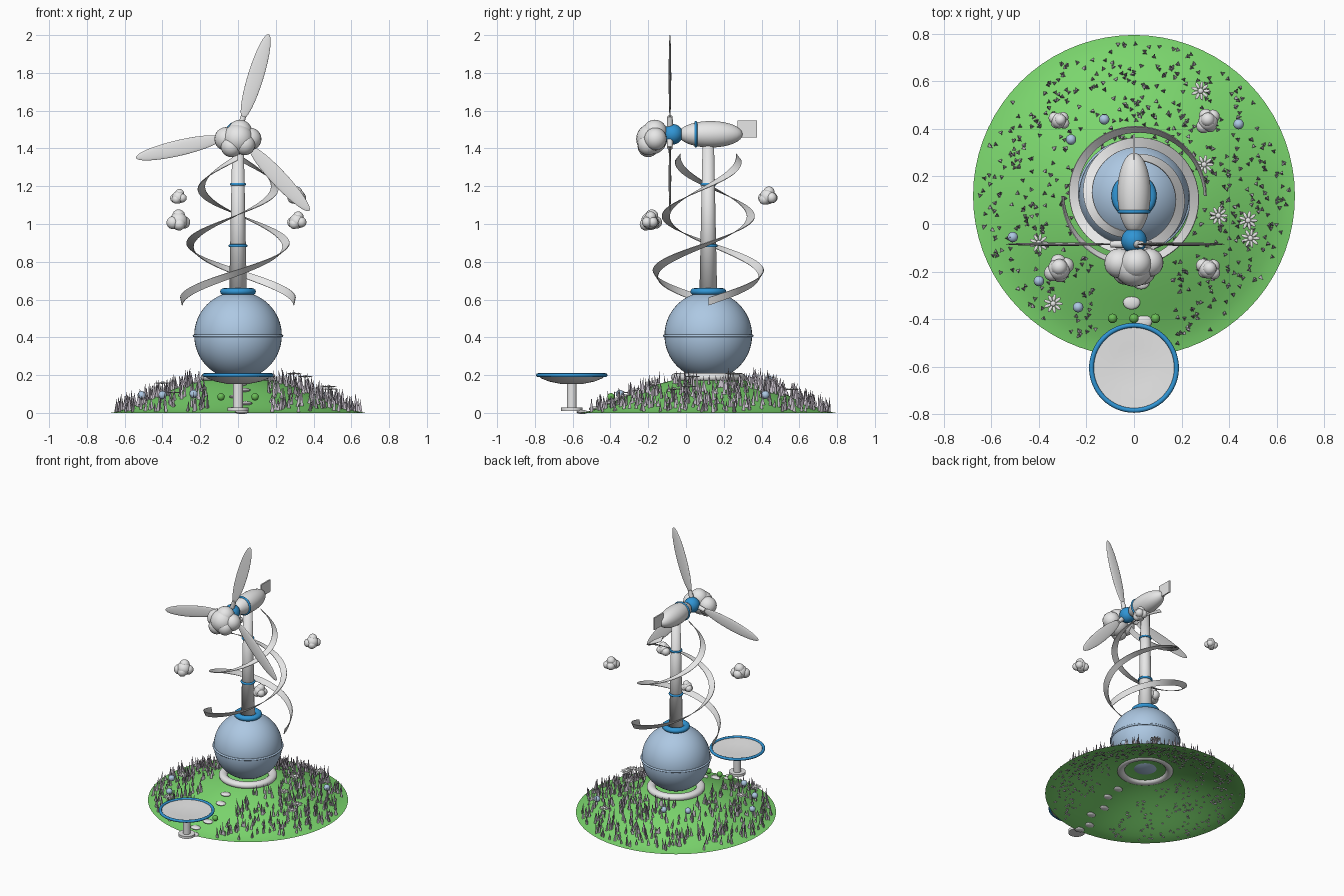
import bpy, bmesh, math, random
from mathutils import Matrix, Vector

if "Cube" in bpy.data.objects:
    bpy.data.objects.remove(bpy.data.objects["Cube"])

random.seed(7)
CY = 0.118                     # y of the tower axis
HILL_R, HILL_H = 0.677, 0.195


def material(name, rgb):
    m = bpy.data.materials.new(name)
    m.diffuse_color = (*rgb, 1)
    m.use_nodes = True
    m.node_tree.nodes["Principled BSDF"].inputs["Base Color"].default_value = m.diffuse_color
    return m


GREY = material("light_grey", (0.80, 0.80, 0.80))
BLUE = material("bright_blue", (0.03, 0.30, 0.66))
PALE = material("pale_blue", (0.42, 0.58, 0.77))
GRASS = material("meadow_green", (0.20, 0.68, 0.155))
BUSH = material("bush_green", (0.14, 0.50, 0.09))
MAUVE = material("grass_grey", (0.58, 0.53, 0.60))


def hill(x, y):
    q = min(1, (x * x + (y - CY) ** 2) / HILL_R ** 2)
    return HILL_H * (1 - q) ** 1.5


def finish(name, bm, mat, angle=40):
    """Turn a bmesh into a named object with one colour."""
    bmesh.ops.remove_doubles(bm, verts=bm.verts, dist=1e-5)
    mesh = bpy.data.meshes.new(name)
    bm.to_mesh(mesh)
    bm.free()
    mesh.materials.append(mat)
    ob = bpy.data.objects.new(name, mesh)
    bpy.context.collection.objects.link(ob)
    if angle:
        bpy.ops.object.select_all(action='DESELECT')
        ob.select_set(True)
        bpy.context.view_layer.objects.active = ob
        bpy.ops.object.shade_smooth_by_angle(angle=math.radians(angle))
    return ob


def place(loc, scale=(1, 1, 1), rot=None):
    return Matrix.Translation(loc) @ (rot or Matrix()) @ Matrix.Diagonal((*scale, 1))


def ball(bm, loc, scale, rot=None, u=20, v=12):
    if isinstance(scale, (int, float)):
        scale = (scale,) * 3
    bmesh.ops.create_uvsphere(bm, u_segments=u, v_segments=v, radius=1,
                              matrix=place(loc, scale, rot))


def rod(bm, loc, r1, r2, depth, rot=None, seg=24):
    bmesh.ops.create_cone(bm, cap_ends=True, segments=seg, radius1=r1, radius2=r2,
                          depth=depth, matrix=place(loc, rot=rot))


def lathe(bm, profile, mat=Matrix(), seg=64, closed=False):
    """Revolve (radius, height) points around z."""
    rings = [[bm.verts.new(mat @ Vector((r * math.cos(a), r * math.sin(a), z)))
              for r, z in profile]
             for a in (2 * math.pi * i / seg for i in range(seg))]
    n = len(profile)
    for i in range(seg):
        a, b = rings[i], rings[(i + 1) % seg]
        for j in range(n if closed else n - 1):
            k = (j + 1) % n
            bm.faces.new((a[j], b[j], b[k], a[k]))


def ring(name, loc, major, minor, mat, rot=None, squash=1):
    bm = bmesh.new()
    pts = [(major + minor * math.cos(a), minor * squash * math.sin(a))
           for a in (2 * math.pi * i / 12 for i in range(12))]
    lathe(bm, pts, place(loc, rot=rot), closed=True)
    return finish(name, bm, mat)


FACE_Y = Matrix.Rotation(math.pi / 2, 4, 'X')

# hill: an open dome shell
bm = bmesh.new()
lathe(bm, [(HILL_R * i / 20, hill(HILL_R * i / 20, CY)) for i in range(20, -1, -1)],
      place((0, CY, 0)), seg=72)
finish("hill", bm, GRASS)

# round house with base ring, belt and collar
bm = bmesh.new()
ball(bm, (0, CY, 0.41), 0.232, u=48, v=32)
finish("globe_body", bm, PALE)
ring("base_ring", (0, CY, 0.188), 0.168, 0.03, GREY, squash=0.8)
ring("globe_belt", (0, CY, 0.408), 0.233, 0.007, PALE)
ring("tower_collar", (0, CY, 0.642), 0.073, 0.022, BLUE, squash=0.85)

# tower with two bands
bm = bmesh.new()
rod(bm, (0, CY, 1.03), 0.047, 0.03, 0.82, seg=32)
finish("tower", bm, GREY, 180)
ring("lower_band", (0, CY, 0.885), 0.042, 0.008, BLUE)
ring("upper_band", (0, CY, 1.21), 0.036, 0.007, BLUE)

# nacelle, its ring and the tail fin
bm = bmesh.new()
ball(bm, (0, 0.13, 1.475), (0.07, 0.17, 0.07), u=32, v=24)
finish("nacelle", bm, GREY)
ring("nacelle_ring", (0, 0.052, 1.475), 0.062, 0.008, BLUE, FACE_Y)
bm = bmesh.new()
bmesh.ops.create_cube(bm, size=1, matrix=place((0, 0.324, 1.503), (0.01, 0.105, 0.09)))
finish("tail_fin", bm, GREY, 0)

# rotor hub and three blades
HUB = Vector((0, -0.085, 1.475))
bm = bmesh.new()
ball(bm, (0, -0.07, 1.475), 0.054, u=28, v=18)
finish("rotor_hub", bm, BLUE)
blades, roots = bmesh.new(), bmesh.new()
for deg in (73, 193, 313):
    a = math.radians(deg)
    d = Vector((math.cos(a), 0, math.sin(a)))
    turn = Matrix.Rotation(-a, 4, 'Y')
    ball(blades, HUB + d * 0.32, (0.234, 0.007, 0.042), turn, u=24, v=24)
    rod(roots, HUB + d * 0.07, 0.017, 0.014, 0.06,
        turn @ Matrix.Rotation(math.pi / 2, 4, 'Y'), seg=16)
finish("rotor_blades", blades, GREY)
finish("blade_roots", roots, GREY)

# clouds: a cluster of puffs each (offset x, y, z, radius)
PUFFS = [(0, 0, 0, .72), (-.5, .05, -.12, .52), (.5, -.05, -.1, .5),
         (.08, .1, .42, .52), (-.15, -.3, -.25, .5), (.22, .4, -.1, .5)]


def cloud(name, loc, size, spin):
    bm = bmesh.new()
    rot = Matrix.Rotation(spin, 4, 'Z')
    for x, y, z, r in PUFFS:
        ball(bm, Vector(loc) + rot @ Vector((x, y, z)) * size, r * size)
    finish(name, bm, GREY)


cloud("cloud_front_left", (-0.315, -0.19, 1.015), 0.066, 0.6)
cloud("cloud_front_right", (0.312, -0.19, 1.015), 0.055, -0.5)
cloud("cloud_back_left", (-0.315, 0.435, 1.142), 0.046, -0.4)
cloud("cloud_back_right", (0.312, 0.432, 1.145), 0.057, 0.9)
bm = bmesh.new()
for x, y, z, r in [(0, -.182, 1.45, .082), (-.062, -.165, 1.45, .063), (.064, -.162, 1.45, .06),
                   (.01, -.165, 1.487, .065), (-.035, -.2, 1.41, .056), (.035, -.2, 1.42, .056)]:
    ball(bm, (x, y, z), r)
finish("nose_cloud", bm, GREY)

# two wind ribbons that spiral up, narrowing and gradually tilting flat
bm = bmesh.new()
for start in (0, math.pi):
    last = None
    for i in range(97):
        t = i / 96
        ang, rad = start + 2.5 * math.pi * t, 0.30 - 0.14 * t ** 1.2
        tilt = math.radians(12 + 130 * t)
        out = Vector((math.cos(ang), math.sin(ang), 0))
        mid = Vector((0, CY, 0.59 + 0.765 * t)) + out * rad
        half = (out * math.sin(tilt) + Vector((0, 0, math.cos(tilt)))) * 0.021
        thick = (out * math.cos(tilt) - Vector((0, 0, math.sin(tilt)))) * 0.002
        cur = [bm.verts.new(mid + half * s + thick * q)
               for s, q in ((-1, -1), (1, -1), (1, 1), (-1, 1))]
        if last:
            for j in range(4):
                k = (j + 1) % 4
                bm.faces.new((last[j], last[k], cur[k], cur[j]))
        else:
            bm.faces.new(cur[::-1])
        last = cur
    bm.faces.new(last)
bmesh.ops.recalc_face_normals(bm, faces=bm.faces)
finish("wind_ribbons", bm, GREY)

# dish table in front
DY = -0.605
bm = bmesh.new()
lathe(bm, [(0, .152), (.06, .154), (.12, .166), (.16, .182), (.182, .2),
           (.172, .2), (.09, .193), (0, .19)], place((0, DY, 0)))
rod(bm, (0, DY, 0.088), 0.026, 0.026, 0.135)
rod(bm, (0, DY, 0.02), 0.056, 0.056, 0.018, seg=32)
finish("dish_table", bm, GREY)
ring("dish_rim", (0, DY, 0.2), 0.179, 0.01, BLUE)

# stepping stones from the house to the table
bm = bmesh.new()
for x, y in ((.01, -.16), (.03, -.245), (-.01, -.33), (.04, -.41), (-.01, -.485), (.02, -.55)):
    ball(bm, (x, y, hill(x, y) + 0.004), (0.036, 0.03, 0.011), u=16, v=8)
finish("stepping_stones", bm, GREY)

# little round bushes and pale buds
bm = bmesh.new()
for x in (-.09, 0, .09):
    ball(bm, (x, -0.397, 0.085), 0.02, u=16, v=10)
finish("round_bushes", bm, BUSH)
bm = bmesh.new()
for x, y in ((-.265, .355), (-.125, .44), (.44, .42), (-.51, -.055), (-.4, -.24), (-.235, -.35)):
    ball(bm, (x, y, hill(x, y) + 0.05), 0.022, u=16, v=10)
finish("pale_buds", bm, PALE)

# daisies: nine petals and a stem
bm = bmesh.new()
for x, y in ((.28, .56), (.295, .25), (.355, .035), (.48, .015),
             (.49, -.06), (-.4, -.08), (-.34, -.335)):
    z = hill(x, y)
    rod(bm, (x, y, z + 0.035), 0.003, 0.003, 0.08, seg=6)
    ball(bm, (x, y, z + 0.077), (0.012, 0.012, 0.007), u=10, v=6)
    for i in range(9):
        turn = Matrix.Rotation(2 * math.pi * i / 9, 4, 'Z')
        ball(bm, Vector((x, y, z + 0.075)) + turn @ Vector((0.025, 0, 0)),
             (0.016, 0.007, 0.003), turn, u=8, v=6)
finish("daisies", bm, GREY)

# grass blades: three-sided spikes kept off the house and the path
bm = bmesh.new()
count = 0
while count < 560:
    r, a = HILL_R * 0.96 * math.sqrt(random.random()), random.uniform(0, 2 * math.pi)
    x, y = r * math.cos(a), CY + r * math.sin(a)
    if r < 0.24 or (y < CY and abs(x) < 0.16):
        continue
    count += 1
    h = random.uniform(0.04, 0.1)
    lean = (Matrix.Rotation(random.uniform(-.15, .15), 4, 'X')
            @ Matrix.Rotation(random.uniform(-.15, .15), 4, 'Y')
            @ Matrix.Rotation(random.uniform(0, 6.28), 4, 'Z'))
    rod(bm, (x, y, hill(x, y) + h / 2 - 0.003), 0.011, 0, h, lean, seg=3)
finish("grass_blades", bm, MAUVE, 0)
